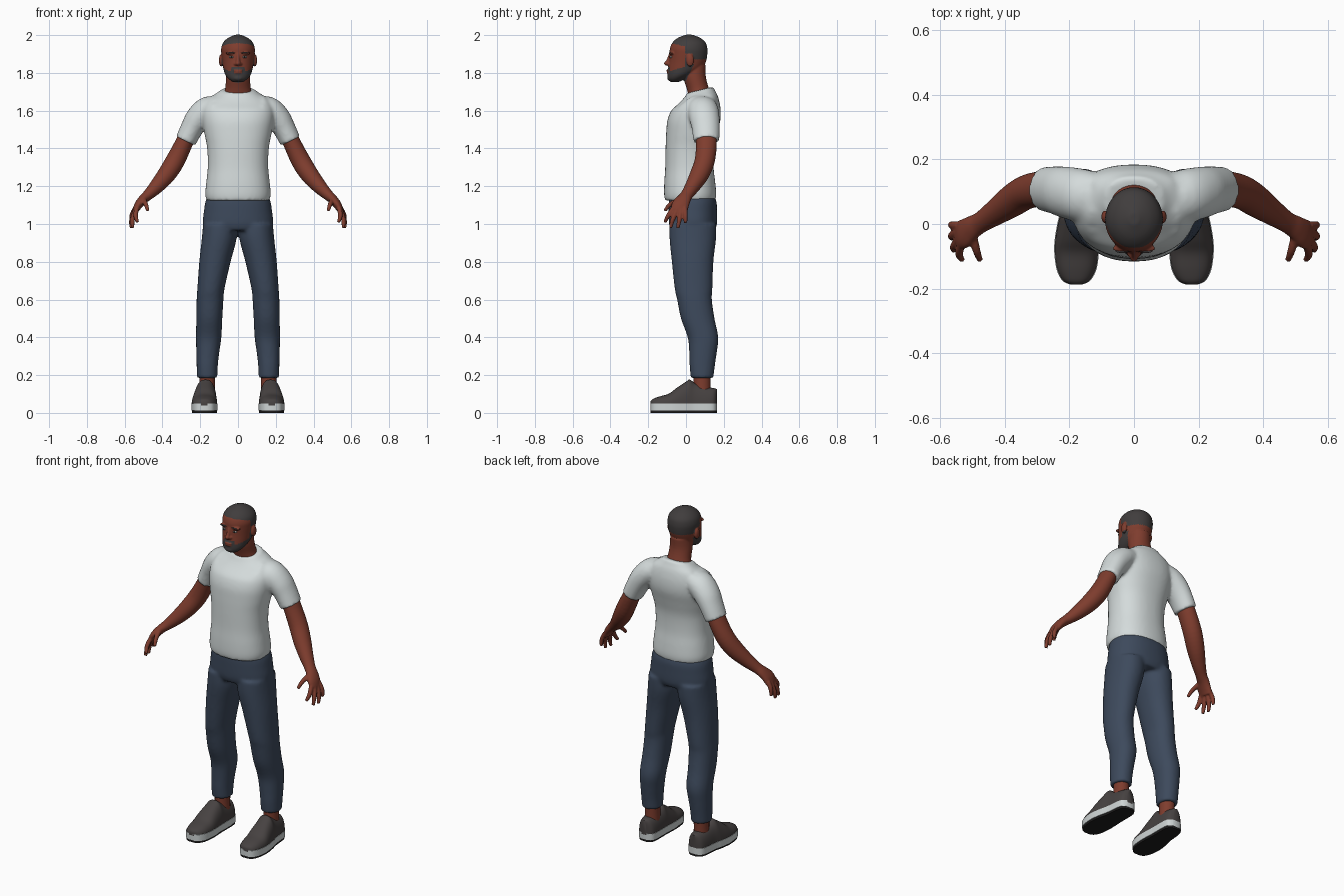
import bpy, bmesh, math
from mathutils import Vector, Matrix

if "Cube" in bpy.data.objects:
    bpy.data.objects.remove(bpy.data.objects["Cube"])


def material(name, rgb):
    m = bpy.data.materials.new(name)
    m.diffuse_color = (*rgb, 1)
    m.use_nodes = True
    m.node_tree.nodes["Principled BSDF"].inputs["Base Color"].default_value = m.diffuse_color
    return m


SKIN = material("skin", (0.21, 0.046, 0.027))
HAIR = material("hair", (0.052, 0.047, 0.047))
SHIRT = material("shirt_white", (0.66, 0.71, 0.71))
DENIM = material("denim", (0.047, 0.068, 0.108))
SHOE = material("shoe_grey", (0.062, 0.054, 0.053))
RUBBER = material("sole_white", (0.62, 0.66, 0.66))
TREAD = material("tread_black", (0.013, 0.012, 0.012))
EYE = material("eye_white", (0.45, 0.42, 0.4))


def densify(secs, k=4):
    """Smooth interpolation between sections."""
    out = []
    for i in range(len(secs) - 1):
        p0, p1 = secs[max(i - 1, 0)], secs[i]
        p2, p3 = secs[i + 1], secs[min(i + 2, len(secs) - 1)]
        for j in range(k):
            t = j / k
            out.append([0.5 * (2 * b + (c - a) * t + (2 * a - 5 * b + 4 * c - d) * t * t
                               + (3 * b - a - 3 * c + d) * t ** 3)
                        for a, b, c, d in zip(p0, p1, p2, p3)])
    return out + [list(secs[-1])]


def skin_rings(bm, rings):
    """Join rings of points into a closed shell."""
    rows = [[bm.verts.new(p) for p in r] for r in rings]
    n = len(rows[0])
    for a, b in zip(rows, rows[1:]):
        for i in range(n):
            bm.faces.new((a[i], a[(i + 1) % n], b[(i + 1) % n], b[i]))
    bm.faces.new(rows[0][::-1])
    bm.faces.new(rows[-1])


def loft(bm, secs, sides=(1,), flat=True, power=1.0, n=32):
    """Sections are x, y, z, radius across, radius along y."""
    secs = densify(secs)
    for s in sides:
        rings = []
        for i, (x, y, z, ra, rb) in enumerate(secs):
            t = Vector((0, 0, 1))
            if not flat:
                t = (Vector(secs[min(i + 1, len(secs) - 1)][:3])
                     - Vector(secs[max(i - 1, 0)][:3])).normalized()
            b = (Vector((0, 1, 0)) - t * t.y).normalized()
            a = b.cross(t)
            ring = []
            for k in range(n):
                c, d = math.cos(k * math.tau / n), math.sin(k * math.tau / n)
                p = Vector((x, y, z)) + a * ra * math.copysign(abs(c) ** power, c) \
                    + b * rb * math.copysign(abs(d) ** power, d)
                ring.append((p.x * s, p.y, p.z))
            rings.append(ring)
        skin_rings(bm, rings)


def ball(bm, center, radii, sides=(1,)):
    for s in sides:
        c = Vector((center[0] * s, center[1], center[2]))
        bmesh.ops.create_uvsphere(bm, u_segments=20, v_segments=12, radius=1,
                                  matrix=Matrix.Translation(c) @ Matrix.Diagonal((*radii, 1)))


def finish(name, bm, mats, voxel=0, smooth=0):
    bmesh.ops.recalc_face_normals(bm, faces=bm.faces)
    me = bpy.data.meshes.new(name)
    bm.to_mesh(me)
    bm.free()
    ob = bpy.data.objects.new(name, me)
    bpy.context.collection.objects.link(ob)
    if voxel:
        r = ob.modifiers.new("fuse", 'REMESH')
        r.mode, r.voxel_size = 'VOXEL', voxel
        m = ob.modifiers.new("soften", 'SMOOTH')
        m.factor, m.iterations = 0.5, smooth
        deps = bpy.context.evaluated_depsgraph_get()
        ob.data = bpy.data.meshes.new_from_object(ob.evaluated_get(deps))
        ob.modifiers.clear()
    ob.data.materials.clear()
    for m in mats:
        ob.data.materials.append(m)
    bpy.ops.object.select_all(action='DESELECT')
    ob.select_set(True)
    bpy.context.view_layer.objects.active = ob
    bpy.ops.object.shade_smooth_by_angle(angle=math.radians(50))
    return ob


BOTH = (1, -1)

# T-shirt: torso and sleeves fused, collar lower at the front
bm = bmesh.new()
loft(bm, [(0, .022, 1.125, .168, .134), (0, .022, 1.16, .173, .138), (0, .02, 1.22, .168, .135),
          (0, .018, 1.3, .16, .128), (0, .02, 1.4, .163, .128), (0, .03, 1.48, .178, .135),
          (0, .042, 1.55, .19, .14), (0, .055, 1.61, .19, .128), (0, .07, 1.66, .165, .1),
          (0, .074, 1.69, .115, .08), (0, .075, 1.71, .088, .07)], power=0.88, n=48)
loft(bm, [(.1, .08, 1.62, .055, .075), (.16, .088, 1.605, .07, .082), (.21, .098, 1.56, .068, .08),
          (.245, .105, 1.505, .06, .074), (.277, .108, 1.44, .056, .069)], BOTH, flat=False)
for v in bm.verts:
    if v.co.z > 1.6 and abs(v.co.x) < .13:
        v.co.z += (v.co.y - .075) * 2.2 * (v.co.z - 1.6)
finish("t_shirt", bm, [SHIRT], .009, 6)

# Trousers: hips and two legs fused
bm = bmesh.new()
loft(bm, [(0, .037, .965, .16, .115), (0, .037, 1.0, .186, .127), (0, .036, 1.07, .18, .128),
          (0, .035, 1.12, .172, .126), (0, .03, 1.16, .155, .115)], power=0.9, n=48)
loft(bm, [(.163, .085, .185, .054, .06), (.163, .086, .25, .056, .067), (.16, .09, .32, .061, .073),
          (.155, .09, .4, .067, .081), (.152, .062, .5, .069, .089), (.148, .045, .6, .071, .092),
          (.143, .04, .66, .072, .1), (.122, .035, .8, .083, .11), (.1, .036, .92, .092, .123),
          (.095, .037, 1.0, .09, .124)], BOTH, power=0.93)
finish("trousers", bm, [DENIM], .009, 5)

# Arms with palms, four fingers and a thumb
for s, side in ((1, "left"), (-1, "right")):
    bm = bmesh.new()
    loft(bm, [(.25, .105, 1.51, .045, .055), (.29, .108, 1.42, .047, .055),
              (.335, .098, 1.33, .051, .053), (.38, .07, 1.26, .048, .05),
              (.43, .035, 1.2, .039, .04), (.475, .005, 1.155, .029, .033),
              (.503, -.012, 1.13, .025, .038), (.527, -.03, 1.1, .022, .046),
              (.543, -.035, 1.07, .016, .043)], (s,), flat=False)
    for root, mid, tip in (((.535, -.066, 1.085), (.542, -.093, 1.045), (.532, -.112, 1.01)),
                           ((.543, -.048, 1.075), (.558, -.07, 1.025), (.558, -.082, .98)),
                           ((.546, -.026, 1.075), (.564, -.036, 1.02), (.565, -.043, .978)),
                           ((.543, -.005, 1.085), (.563, -.003, 1.045), (.566, -.002, 1.005)),
                           ((.5, -.03, 1.13), (.488, -.082, 1.105), (.477, -.112, 1.07))):
        loft(bm, [(*root, .013, .013), (*mid, .0125, .0125), (*tip, .009, .009)], (s,),
             flat=False, n=12)
    finish(side + "_arm", bm, [SKIN], .005, 3)

# Head and neck with nose, lips, brow and ears
bm = bmesh.new()
loft(bm, [(0, -.06, 1.752, .028, .022), (0, -.05, 1.768, .05, .045), (0, -.03, 1.79, .067, .067),
          (0, -.005, 1.82, .077, .09), (0, .008, 1.86, .083, .098), (0, .013, 1.9, .088, .1),
          (0, .014, 1.93, .089, .099), (0, .016, 1.96, .079, .088), (0, .016, 1.985, .053, .06),
          (0, .016, 2.002, .015, .018)], n=48)
loft(bm, [(0, .085, 1.64, .09, .065), (0, .077, 1.68, .08, .064), (0, .062, 1.72, .067, .059),
          (0, .045, 1.78, .064, .06), (0, .045, 1.84, .06, .06)])
loft(bm, [(0, -.078, 1.9, .009, .012), (0, -.09, 1.87, .01, .012), (0, -.099, 1.85, .014, .014)],
     flat=False, n=16)
ball(bm, (0, -.1, 1.85), (.014, .017, .012))
ball(bm, (.012, -.09, 1.847), (.01, .013, .009), BOTH)
ball(bm, (0, -.091, 1.813), (.026, .013, .006))
ball(bm, (0, -.09, 1.802), (.023, .013, .006))
ball(bm, (0, -.082, 1.773), (.028, .018, .016))
ball(bm, (.035, -.075, 1.904), (.032, .013, .009), BOTH)
ball(bm, (.09, .022, 1.866), (.011, .02, .033), BOTH)
head = finish("head", bm, [SKIN, HAIR], .004, 4)

# Cropped hair and beard coloured by height and depth
for p in head.data.polygons:
    x, y, z = p.center
    x = abs(x)
    ear = x > .086 and z < 1.902
    hair = z > (1.938 - .25 * y if y < .025 else 1.872) and not ear
    burn = -.005 < y < .025 and z > 1.82 and not ear
    lips = x < .023 and 1.797 < z < 1.818
    jaw = z > 1.74 and y < (z - 1.75) * .5 - .005 and z < 1.81 + .3 * (y + .08)
    moustache = x < .036 and 1.79 < z < 1.83 and y < -.07 and not (x < .016 and y < -.103)
    if hair or burn or ((jaw or moustache) and not lips):
        p.material_index = 1

# Eyes, pupils and eyebrows
for name, c, r, mat in (("eyes", (.034, -.079, 1.884), (.014, .007, .006), EYE),
                        ("pupils", (.034, -.0835, 1.884), (.0055, .004, .0055), TREAD),
                        ("eyebrows", (.036, -.084, 1.906), (.021, .006, .004), HAIR)):
    bm = bmesh.new()
    ball(bm, c, r, BOTH)
    finish(name, bm, [mat])

# Ankles
bm = bmesh.new()
loft(bm, [(.163, .085, .1, .042, .045), (.163, .085, .15, .041, .045), (.163, .085, .21, .042, .046)],
     BOTH, n=20)
finish("ankles", bm, [SKIN])

# Shoes: y, centre x, half width, height
FOOT = densify([(-.187, .179, .018, .062), (-.175, .179, .042, .074), (-.14, .178, .06, .087),
                (-.09, .178, .067, .102), (-.05, .177, .067, .132), (0, .174, .062, .165),
                (.02, .172, .059, .176), (.05, .169, .056, .157), (.12, .166, .052, .136),
                (.15, .165, .042, .131), (.164, .165, .018, .125)])


def slab(bm, s, z0, z1, grow):
    """Foot outline extruded between two heights."""
    edge = [(cx + w + grow, y) for y, cx, w, h in FOOT]
    edge += [(cx - w - grow, y) for y, cx, w, h in reversed(FOOT)]
    skin_rings(bm, [[(s * x, y, z) for x, y in edge] for z in (z0, z1)])


for s, side in ((1, "left"), (-1, "right")):
    bm = bmesh.new()
    rings = []
    for y, cx, w, h in FOOT:
        rings.append([(s * (cx + w * math.copysign(abs(math.cos(a)) ** .8, math.cos(a))), y,
                       .04 + (h - .04) * abs(math.sin(a)) ** .85)
                      for a in (math.pi * k / 20 for k in range(21))])
    skin_rings(bm, rings)
    finish(side + "_shoe_upper", bm, [SHOE])
    bm = bmesh.new()
    slab(bm, s, .012, .05, .002)
    finish(side + "_shoe_sole", bm, [RUBBER])
    bm = bmesh.new()
    slab(bm, s, 0, .012, -.002)
    finish(side + "_shoe_tread", bm, [TREAD])
